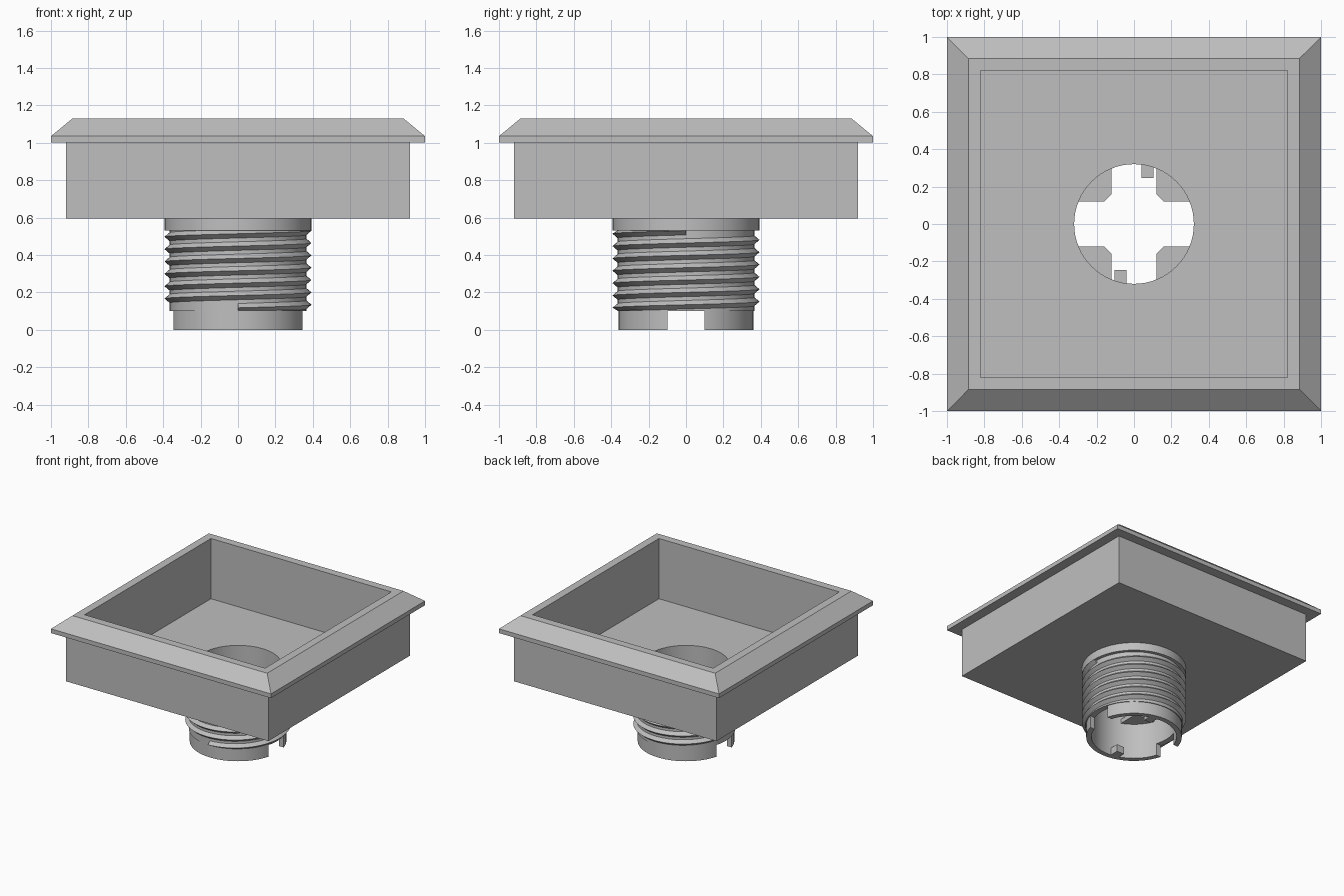
import bpy, bmesh
from math import sin, cos, pi, atan2, radians

cube = bpy.data.objects.get("Cube")
if cube:
    bpy.data.objects.remove(cube, do_unlink=True)

GREY = bpy.data.materials.new("plain grey")
GREY.use_nodes = True
GREY.diffuse_color = (0.52, 0.52, 0.52, 1)
GREY.node_tree.nodes["Principled BSDF"].inputs["Base Color"].default_value = (0.52, 0.52, 0.52, 1)

BORE = 0.32
FLOOR_BOTTOM, FLOOR_TOP = 0.595, 0.635


def finish(name, bm, smooth=False):
    """Turn a bmesh into a named grey object."""
    bmesh.ops.recalc_face_normals(bm, faces=bm.faces[:])
    mesh = bpy.data.meshes.new(name)
    bm.to_mesh(mesh)
    bm.free()
    mesh.materials.append(GREY)
    obj = bpy.data.objects.new(name, mesh)
    bpy.context.collection.objects.link(obj)
    if smooth:
        bpy.ops.object.select_all(action='DESELECT')
        obj.select_set(True)
        bpy.context.view_layer.objects.active = obj
        bpy.ops.object.shade_smooth_by_angle(angle=radians(30))
    return obj


def lathe(bm, profile, sides, turn=0.0, closed=False):
    """Revolve (radius, z) points; open profiles get end caps."""
    rings = [[bm.verts.new((r * cos(turn + 2 * pi * i / sides),
                            r * sin(turn + 2 * pi * i / sides), z))
              for i in range(sides)] for r, z in profile]
    pairs = list(zip(rings, rings[1:]))
    if closed:
        pairs.append((rings[-1], rings[0]))
    else:
        bm.faces.new(rings[0])
        bm.faces.new(rings[-1])
    for a, b in pairs:
        for i in range(sides):
            j = (i + 1) % sides
            bm.faces.new((a[i], a[j], b[j], b[i]))


def add_box(bm, x0, x1, y0, y1, z0, z1):
    verts = bmesh.ops.create_cube(bm, size=1)["verts"]
    for v in verts:
        v.co = (x1 if v.co.x > 0 else x0,
                y1 if v.co.y > 0 else y0,
                z1 if v.co.z > 0 else z0)


def cut(obj, cutter):
    mod = obj.modifiers.new("cut", 'BOOLEAN')
    mod.operation = 'DIFFERENCE'
    mod.solver = 'EXACT'
    mod.object = cutter
    cutter.hide_render = True
    cutter.hide_viewport = True
    bpy.context.view_layer.update()
    # Bake the cut, then drop the helper
    cutter.hide_viewport = False
    deps = bpy.context.evaluated_depsgraph_get()
    baked = bpy.data.meshes.new_from_object(obj.evaluated_get(deps))
    obj.modifiers.clear()
    obj.data = baked
    bpy.data.objects.remove(cutter, do_unlink=True)


# Square tray with overhanging bevelled rim (half widths, heights)
tray_profile = [(0.92, FLOOR_BOTTOM), (0.92, 1.0), (1.0, 1.0), (1.0, 1.035),
                (0.885, 1.13), (0.82, 1.13), (0.82, FLOOR_TOP)]
bm = bmesh.new()
lathe(bm, [(h * 2 ** 0.5, z) for h, z in tray_profile], 4, pi / 4)
tray = finish("tray", bm)

# Round drain opening in the tray floor
bm = bmesh.new()
lathe(bm, [(BORE, 0.5), (BORE, 0.8)], 64)
cut(tray, finish("drain_cutter", bm))

# Outlet pipe with collar and lower lip
pipe_profile = [(BORE, 0), (0.36, 0), (0.36, 0.1), (0.366, 0.1), (0.366, 0.53),
                (0.392, 0.53), (0.392, FLOOR_BOTTOM), (BORE, FLOOR_BOTTOM)]
bm = bmesh.new()
lathe(bm, pipe_profile, 64, closed=True)
pipe = finish("outlet_pipe", bm)

# Two opposite notches in the lower lip
bm = bmesh.new()
add_box(bm, -0.6, 0.6, -0.1, 0.1, -0.1, 0.1)
cut(pipe, finish("notch_cutter", bm))
bpy.ops.object.select_all(action='DESELECT')
pipe.select_set(True)
bpy.context.view_layer.objects.active = pipe
bpy.ops.object.shade_smooth_by_angle(angle=radians(30))

# Helical screw thread
PITCH, STEPS = 0.066, 64
bm = bmesh.new()
rows = []
for i in range(-STEPS // 4, 6 * STEPS + 1):
    a = 2 * pi * i / STEPS
    zc = 0.134 + PITCH * i / STEPS
    rows.append([bm.verts.new((r * cos(a), r * sin(a), min(max(zc + dz, 0.1), 0.535)))
                 for r, dz in ((0.36, -0.028), (0.393, 0), (0.36, 0.028))])
for p, q in zip(rows, rows[1:]):
    for k in range(3):
        m = (k + 1) % 3
        bm.faces.new((p[k], p[m], q[m], q[k]))
bm.faces.new(rows[0])
bm.faces.new(rows[-1])
finish("screw_thread", bm, smooth=True)

# Four corner plates leaving a cross-shaped opening inside the pipe
R = 0.335
start = atan2(0.12, (R * R - 0.12 ** 2) ** 0.5)
arc = [start + (pi / 2 - 2 * start) * i / 10 for i in range(11)]
outline = [(0.12, 0.16), (0.16, 0.12)] + [(R * cos(a), R * sin(a)) for a in arc]
bm = bmesh.new()
for q in range(4):
    c, s = cos(q * pi / 2), sin(q * pi / 2)
    low, high = ([bm.verts.new((x * c - y * s, x * s + y * c, z)) for x, y in outline]
                 for z in (0.295, 0.33))
    bm.faces.new(low)
    bm.faces.new(high)
    for i in range(len(low)):
        j = (i + 1) % len(low)
        bm.faces.new((low[i], low[j], high[j], high[i]))
finish("cross_plates", bm)

# Two small locking tabs on the inner wall
bm = bmesh.new()
add_box(bm, 0.04, 0.105, 0.245, 0.33, 0, 0.06)
add_box(bm, -0.105, -0.04, -0.33, -0.245, 0, 0.06)
finish("locking_tabs", bm)
